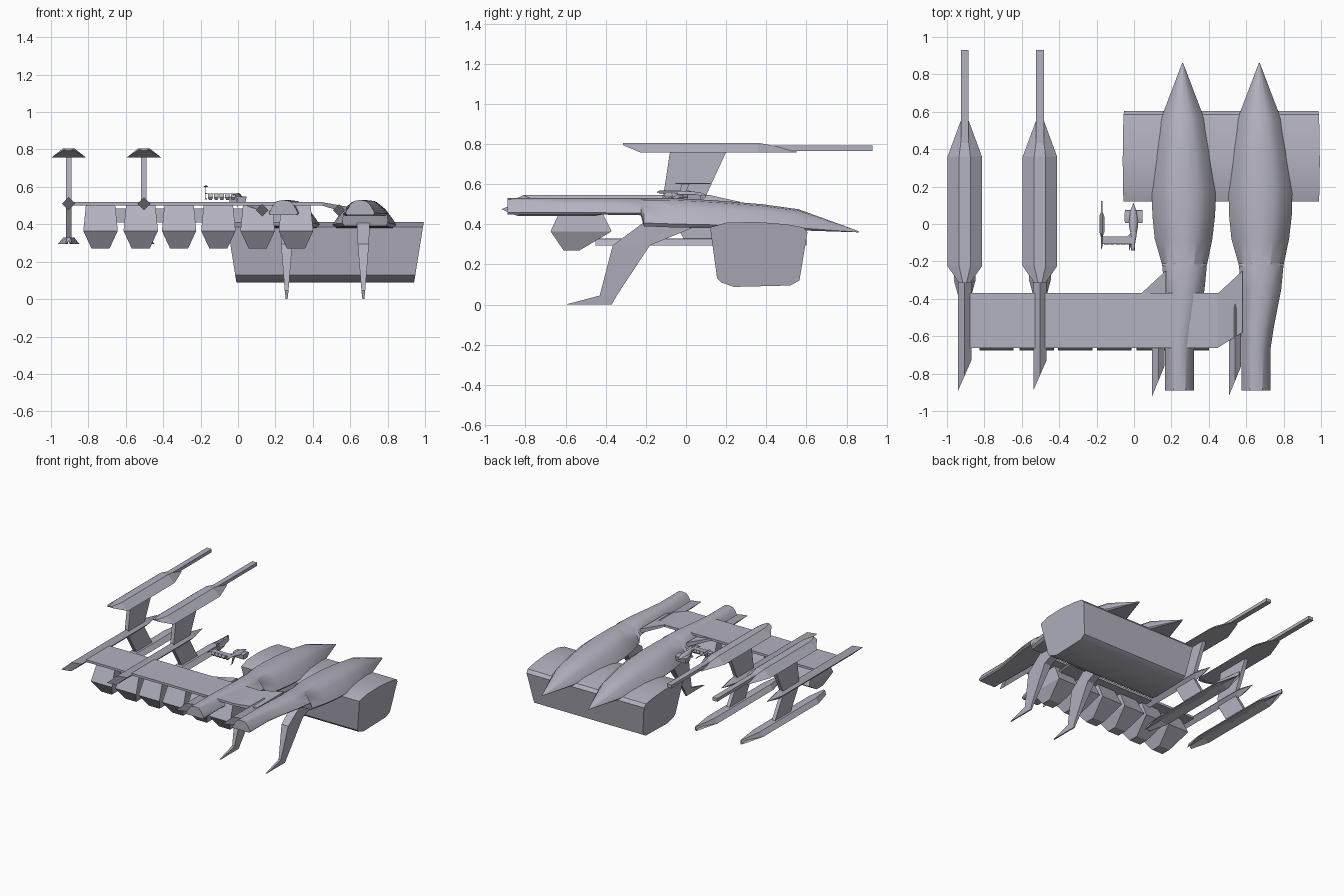
import bpy, bmesh
from mathutils import Vector

cube = bpy.data.objects.get("Cube")
if cube:
    bpy.data.objects.remove(cube)

# Single hull paint
paint = bpy.data.materials.new("lavender_grey")
paint.use_nodes = True
colour = (0.45, 0.445, 0.52, 1)
paint.diffuse_color = colour
paint.node_tree.nodes["Principled BSDF"].inputs["Base Color"].default_value = colour

# Current placement (scale, offset, name prefix); changed for the small craft
place = {"scale": 1.0, "offset": Vector((0, 0, 0)), "prefix": ""}


def loft(name, rings, smooth=False):
    """Skin a series of equal-length point rings and cap both ends."""
    bm = bmesh.new()
    rows = [[bm.verts.new(Vector(p) * place["scale"] + place["offset"]) for p in r] for r in rings]
    n = len(rows[0])
    for a, b in zip(rows, rows[1:]):
        for i in range(n):
            j = (i + 1) % n
            bm.faces.new((a[i], a[j], b[j], b[i]))
    bm.faces.new(rows[0])
    bm.faces.new(rows[-1])
    bmesh.ops.recalc_face_normals(bm, faces=bm.faces)
    name = place["prefix"] + name
    mesh = bpy.data.meshes.new(name)
    bm.to_mesh(mesh)
    bm.free()
    mesh.materials.append(paint)
    obj = bpy.data.objects.new(name, mesh)
    bpy.context.collection.objects.link(obj)
    if smooth:
        bpy.ops.object.select_all(action="DESELECT")
        obj.select_set(True)
        bpy.context.view_layer.objects.active = obj
        bpy.ops.object.shade_smooth_by_angle(angle=0.6)
    return obj


def rect(x0, x1, y0, y1, z):
    return [(x0, y0, z), (x1, y0, z), (x1, y1, z), (x0, y1, z)]


def box(name, x0, x1, y0, y1, z0, z1):
    return loft(name, [rect(x0, x1, y0, y1, z) for z in (z0, z1)])


# Half outline of the hull: sideways and upward fractions
HALF = [(0.9, 0), (1, 0.12), (0.9, 0.32), (0.68, 0.68), (0.42, 0.93)]
OUTLINE = HALF + [(0, 1)] + [(-u, v) for u, v in reversed(HALF)]


def hull(x):
    # y, centre shift, half width, bottom, top
    stations = [
        (0.86, 0, 0.003, 0.36, 0.366), (0.56, 0, 0.117, 0.37, 0.475),
        (0.38, 0.003, 0.15, 0.375, 0.5), (0.2, 0.006, 0.171, 0.38, 0.515),
        (0.05, 0.006, 0.168, 0.382, 0.525), (-0.08, 0.005, 0.154, 0.385, 0.53),
        (-0.21, 0.01, 0.122, 0.39, 0.53), (-0.225, 0.01, 0.119, 0.445, 0.53),
        (-0.35, 0.01, 0.107, 0.447, 0.53), (-0.55, -0.01, 0.088, 0.45, 0.53),
        (-0.66, -0.017, 0.078, 0.45, 0.53), (-0.89, -0.017, 0.078, 0.45, 0.53)]
    loft("hull", [[(x + c + u * w, y, b + v * (t - b)) for u, v in OUTLINE]
                  for y, c, w, b, t in stations], True)


def rod(name, x, z, r, tail, nose):
    """Diamond-section spar with a mitred tail and a pointed nose."""
    def ring(y, k, skew=0):
        return [(x + a * r * k, y + skew * a, z + b * r * k)
                for a, b in ((-1, 0), (0, 1), (1, 0), (0, -1))]
    loft(name, [ring(tail + 0.08, 1, 0.08), ring(nose - 0.15, 1), ring(nose, 0.05)])


def leg(x):
    # z, back, front, half thickness
    steps = [(0, -0.6, -0.37, 0.005), (0.045, -0.43, -0.345, 0.01),
             (0.295, -0.365, -0.18, 0.03), (0.41, -0.21, 0.1, 0.035)]
    loft("landing_leg", [rect(x - w, x + w, a, b, z) for z, a, b, w in steps])


def hull_set(x):
    hull(x)
    leg(x)
    rod("tail_spar", x - 0.13, 0.475, 0.033, -0.92, -0.3)
    # Sloping root fairing joining the deck to the hull
    loft("root_fairing", [
        [(x - 0.22, -0.66, 0.5), (x - 0.22, -0.37, 0.5), (x - 0.22, -0.37, 0.518), (x - 0.22, -0.66, 0.518)],
        [(x - 0.09, -0.58, 0.46), (x - 0.09, -0.25, 0.46), (x - 0.09, -0.25, 0.495), (x - 0.09, -0.58, 0.495)]])


def gun(x):
    # Angular canopy: y, half width, bottom, top
    steps = [(-0.315, 0.03, 0.795, 0.806), (-0.225, 0.092, 0.757, 0.806),
             (0.36, 0.092, 0.757, 0.806), (0.55, 0.022, 0.757, 0.77)]
    loft("gun_canopy", [[(x - w, y, b), (x + w, y, b), (x + w * 0.33, y, t), (x - w * 0.33, y, t)]
                        for y, w, b, t in steps])
    box("gun_barrel", x - 0.021, x + 0.021, 0.2, 0.93, 0.766, 0.792)
    rod("main_spar", x, 0.51, 0.035, -0.89, 0.27)
    # Upper and lower pylons
    loft("upper_pylon", [rect(x - 0.015, x + 0.015, a, b, z)
                         for z, a, b in ((0.5, -0.12, 0.08), (0.76, -0.08, 0.2))])
    loft("lower_pylon", [rect(x - 0.014, x + 0.014, a, b, z)
                         for z, a, b in ((0.31, 0, 0.2), (0.51, -0.12, 0.08))])
    # Lower keel blade with drooping fins
    keel = [(-0.45, 0.3), (-0.3, 1), (0.4, 1), (0.6, 0.1)]
    shape = [(-0.058, 0.294), (0, 0.312), (0.058, 0.294), (0.03, 0.328), (0, 0.33), (-0.03, 0.328)]
    loft("keel_blade", [[(x + a * k, y, z) for a, z in shape] for y, k in keel])


def deck(x0, x1):
    box("deck", x0, x1, -0.663, -0.37, 0.5, 0.518)


def container(x):
    # z, half width, back, front
    steps = [(0.27, 0.048, -0.61, -0.53), (0.365, 0.092, -0.675, -0.37),
             (0.505, 0.078, -0.61, -0.44)]
    loft("cargo_container", [rect(x - w, x + w, a, b, z) for z, w, a, b in steps])


def pod(x0, x1):
    # Side outline; the ends lean inwards towards the bottom
    outline = [(0.12, 0.385), (0.155, 0.13), (0.175, 0.11), (0.24, 0.088), (0.52, 0.095),
               (0.565, 0.12), (0.605, 0.36), (0.585, 0.385), (0.5, 0.4), (0.35, 0.412), (0.2, 0.408)]
    loft("belly_pod", [[(x + s * (0.41 - z) * 0.16, y, z) for y, z in outline]
                       for x, s in ((x0, 1), (x1, -1))], True)


# Main craft
for hx in (0.26, 0.67):
    hull_set(hx)
for gx in (-0.905, -0.503):
    gun(gx)
deck(-0.9, 0.45)
centres = [-0.735, -0.52, -0.315, -0.105, 0.105, 0.31]
for cx in centres:
    container(cx)
for a, b in zip(centres, centres[1:]):
    box("container_link", a + 0.07, b - 0.07, -0.56, -0.48, 0.41, 0.485)
pod(-0.06, 0.993)

# Small companion craft above, with one hull and one gun
place.update(scale=0.145, offset=Vector((-0.041, -0.012, 0.49)), prefix="small_")
hull_set(0.26)
gun(-0.905)
deck(-0.9, 0.2)
for cx in centres[:5]:
    container(cx)
pod(-0.06, 0.6)
